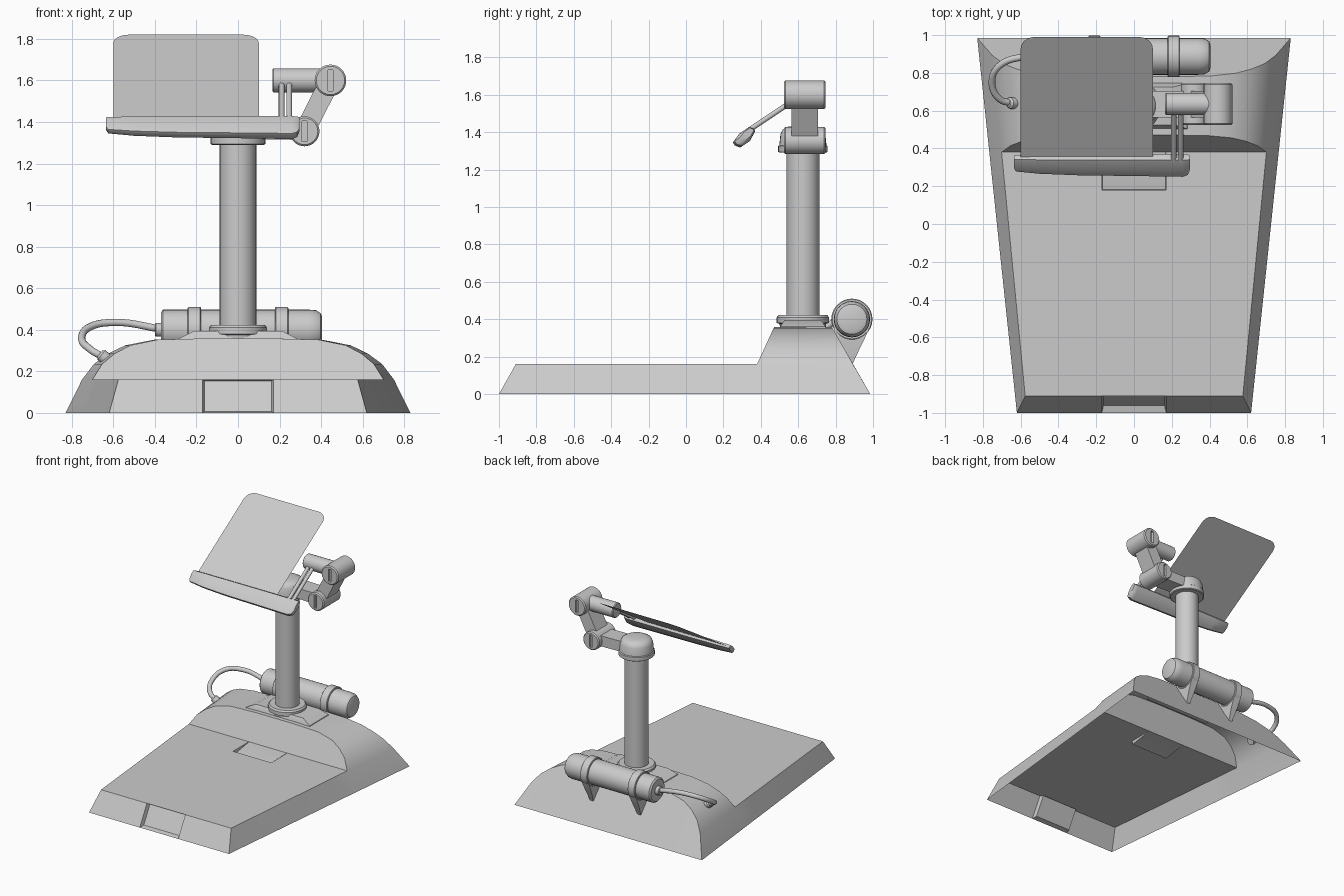
import bpy, bmesh
from math import sin, cos, pi, radians
from mathutils import Vector

if "Cube" in bpy.data.objects:
    bpy.data.objects.remove(bpy.data.objects["Cube"])


def finish(name, bm, angle=35):
    bmesh.ops.recalc_face_normals(bm, faces=bm.faces)
    me = bpy.data.meshes.new(name)
    bm.to_mesh(me)
    bm.free()
    ob = bpy.data.objects.new(name, me)
    bpy.context.collection.objects.link(ob)
    bpy.ops.object.select_all(action='DESELECT')
    ob.select_set(True)
    bpy.context.view_layer.objects.active = ob
    bpy.ops.object.shade_smooth_by_angle(angle=radians(angle))
    return ob


def loft(name, rings, angle=35):
    """Skin a list of equal-length closed rings and cap both ends."""
    bm = bmesh.new()
    vs = [[bm.verts.new(p) for p in r] for r in rings]
    n = len(rings[0])
    for a, b in zip(vs, vs[1:]):
        for i in range(n):
            j = (i + 1) % n
            bm.faces.new((a[i], a[j], b[j], b[i]))
    bm.faces.new(vs[0])
    bm.faces.new(vs[-1])
    return finish(name, bm, angle)


def turned(name, origin, axis, profile, n=32):
    """Round part: profile is (distance along axis, radius)."""
    o, d = Vector(origin), Vector(axis).normalized()
    u = d.orthogonal().normalized()
    v = d.cross(u)
    return loft(name, [[o + d * t + (u * cos(2 * pi * i / n) + v * sin(2 * pi * i / n)) * r
                        for i in range(n)] for t, r in profile])


def rect(x, y, z, hx, hy):
    return [(x + sx * hx, y + sy * hy, z) for sx, sy in ((-1, -1), (1, -1), (1, 1), (-1, 1))]


# Base: open-bottomed wedge shell with a domed rear block
def base():
    half = [(1, 0), (.915, .16), (.85, .235), (.77, .285), (.67, .325), (.5, .352), (None, .358)]
    cols = [(-1, u, z) for u, z in half] + [(1, u, z) for u, z in reversed(half)]

    def row(kind, y):
        out = []
        for s, u, dome in cols:
            z, yy = min(dome, .16), y
            if kind == 'ground':
                z = 0
            if kind == 'rise':
                z, yy = dome, .38 + (max(dome, .16) - .16) * .46
            if kind == 'back':
                z, yy = dome, .78 + (.358 - max(dome, .16)) * .57
            w = .62 + .21 * (yy + 1) / 1.985
            out.append((s * (u * w if u else .17), yy, z))
        return out

    rows = [row('ground', -1), row('low', -.91), row('low', .18), row('low', .38),
            row('rise', 0), row('back', 0), row('ground', .985)]
    bm = bmesh.new()
    vs = [[bm.verts.new(p) for p in r] for r in rows]
    R, C = len(rows) - 2, len(cols) - 2
    for i in range(R + 1):
        for j in range(C + 1):
            a, b, c, d = vs[i][j], vs[i][j + 1], vs[i + 1][j + 1], vs[i + 1][j]
            if i in (0, R) and j in (0, C):
                if (i == 0) == (j == 0):
                    tris = (a, b, c), (a, c, d)
                else:
                    tris = (a, b, d), (b, c, d)
                for t in tris:
                    bm.faces.new(t)
            else:
                bm.faces.new((a, b, c, d))
    bmesh.ops.remove_doubles(bm, verts=bm.verts, dist=.001)
    # front notch and the sunken slot at the foot of the block
    mid = [f for f in bm.faces if abs(f.calc_center_median().x) < .05]
    for f in mid:
        y = f.calc_center_median().y
        if y < -.92:
            bmesh.ops.inset_individual(bm, faces=[f], thickness=.012)
            for v in f.verts:
                v.co.y += .035
        elif .2 < y < .36:
            bmesh.ops.inset_individual(bm, faces=[f], thickness=.004)
            for v in f.verts:
                if v.co.y < .28:
                    v.co.z -= .03
    finish('base_shell', bm, 30)


base()

# Post with mounting plate, collar and cap
PY = .625
loft('mount_plate', [rect(0, PY, .34, .29, .125), rect(0, PY, .36, .28, .12), rect(0, PY, .395, .21, .10)])
turned('post_collar', (0, PY, 0), (0, 0, 1), [(.34, .12), (.375, .125), (.38, .14), (.41, .14), (.422, .13)])
turned('post', (0, PY, 0), (0, 0, 1), [(.40, .088), (1.31, .088)])
turned('post_cap', (0, PY, 0), (0, 0, 1),
       [(1.29, .125), (1.295, .132), (1.325, .132), (1.33, .126), (1.39, .12), (1.415, .108), (1.428, .085), (1.433, .05)])

# Folding arm: two pivots with screw slots, joined by links
AY = .635
J1, J2 = Vector((.32, AY, 1.355)), Vector((.445, AY, 1.6))


def box_along(name, p, q, hw, hy):
    d = (q - p).normalized()
    s = Vector((d.z, 0, -d.x)) * hw
    y = Vector((0, hy, 0))
    return loft(name, [[c - s - y, c + s - y, c + s + y, c - s + y] for c in (p, q)])


for name, c, r in (('lower_pivot', J1, .072), ('upper_pivot', J2, .076)):
    ob = turned(name, c, (0, 1, 0), [(-.112, r - .008), (-.104, r), (.104, r), (.112, r - .008)])
    for side in (-1, 1):
        e = c + Vector((0, side * .112, 0))
        cut = loft(name + '_slot_cutter', [rect(e.x, e.y, e.z + k, .011, .02) for k in (-.05, .05)])
        cut.hide_render = True
        cut.hide_set(True)
        m = ob.modifiers.new('slot', 'BOOLEAN')
        m.operation = 'DIFFERENCE'
        m.object = cut
box_along('lower_arm', Vector((.08, AY, 1.36)), J1, .042, .07)
box_along('arm_link', J1, J2, .048, .07)
turned('upper_arm', (.165, AY, 1.6), (1, 0, 0), [(0, .052), (.006, .058), (.25, .058)])

# Twin rods from the upper arm down to the ledge
for i, x in enumerate((.21, .247)):
    turned(f'ledge_rod_{i + 1}', (x, .62, 1.6), (0, -.30, -.2), [(0, .014), (.35, .014)], 16)

# Ledge: tapered bar lofted along x
section = [(.25, 1.345), (.262, 1.328), (.29, 1.318), (.342, 1.353), (.37, 1.405),
           (.362, 1.418), (.338, 1.428), (.285, 1.392)]
ay, az = .35, 1.415
loft('ledge', [[(x, ay + (y - ay) * k, az + (z - az) * k) for y, z in section]
               for x, k in ((-.635, .55), (-.625, .72), (-.5, .84), (-.3, .92), (0, .96),
                            (.26, 1), (.285, .9), (.297, .6))], 40)

# Sloping sheet with rounded top corners
bm = bmesh.new()
pts = [(-.6, 0), (.1, 0)]
r, L = .075, .755
for cx, a0 in ((.1 - r, 0), (-.6 + r, 90)):
    pts += [(cx + r * cos(radians(a0 + 15 * k)), L - r + r * sin(radians(a0 + 15 * k))) for k in range(7)]
bm.faces.new([bm.verts.new((x, .35 + t * .64 / L, 1.415 + t * .405 / L)) for x, t in pts])
finish('display_sheet', bm)

# Rear canister with its end fitting
CY, CZ = .887, .4
turned('canister', (0, CY, CZ), (1, 0, 0),
       [(-.37, .085), (-.36, .097), (.34, .097), (.375, .094), (.398, .08), (.405, .06)])
turned('cable_fitting', (-.40, CY, CZ), (1, 0, 0), [(0, .028), (.005, .034), (.04, .034)], 20)

# Canister straps: band plus tapering leg into the base
for side in (-1, 1):
    x = side * .21
    turned(f'strap_band_{side}', (x - .032, CY, CZ), (1, 0, 0), [(0, .105), (.004, .11), (.06, .11), (.064, .105)])
    loft(f'strap_leg_{side}', [
        [(x + s * h, y, z) for s, y in ((-1, y0), (1, y0), (1, y1), (-1, y1))]
        for y0, y1, z, h in ((.79, .989, .39, .032), (.79, .976, .34, .032), (.80, .93, .245, .026), (.83, .89, .16, .014))])

# Cable curving back down into the base
cu = bpy.data.curves.new('cable', 'CURVE')
cu.dimensions = '3D'
cu.bevel_depth = .018
cu.bevel_resolution = 3
cu.resolution_u = 8
sp = cu.splines.new('BEZIER')
path = [(-.38, .887, .405), (-.58, .885, .435), (-.71, .84, .415), (-.752, .75, .36), (-.71, .66, .305), (-.63, .64, .26)]
sp.bezier_points.add(len(path) - 1)
for bp, p in zip(sp.bezier_points, path):
    bp.co = p
    bp.handle_left_type = bp.handle_right_type = 'AUTO'
bpy.context.collection.objects.link(bpy.data.objects.new('cable', cu))
turned('cable_plug', (-.665, .64, .285), (.6, 0, -.5), [(0, .02), (.01, .03), (.06, .03)], 20)
